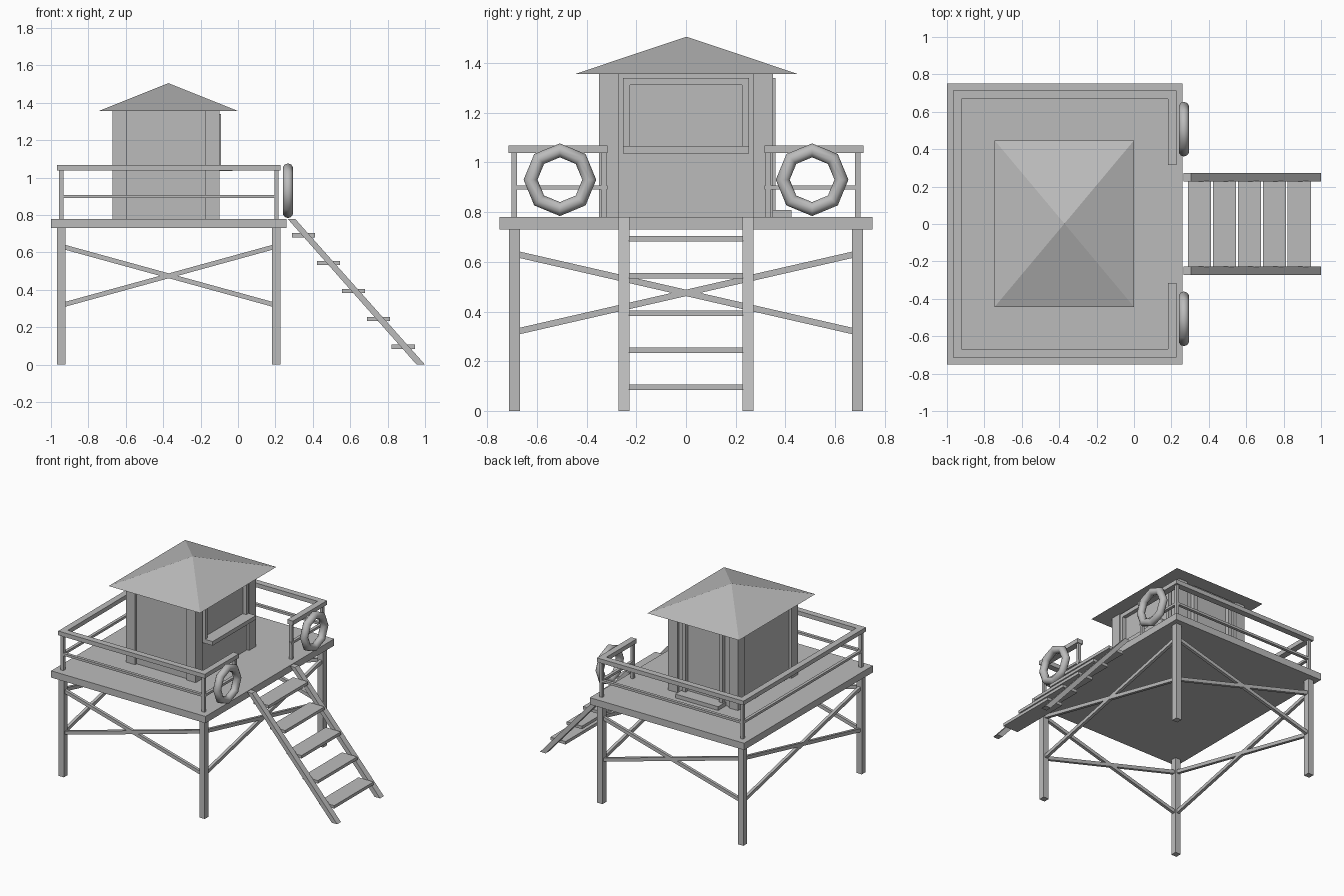
import bpy, bmesh, math
from mathutils import Vector

if "Cube" in bpy.data.objects:
    bpy.data.objects.remove(bpy.data.objects["Cube"], do_unlink=True)

GREY = (0.5, 0.5, 0.5, 1)
grey = bpy.data.materials.new("plain_grey")
grey.use_nodes = True
grey.diffuse_color = GREY
grey.node_tree.nodes["Principled BSDF"].inputs["Base Color"].default_value = GREY


def finish(name, bm):
    bmesh.ops.recalc_face_normals(bm, faces=bm.faces)
    mesh = bpy.data.meshes.new(name)
    bm.to_mesh(mesh)
    bm.free()
    mesh.materials.append(grey)
    obj = bpy.data.objects.new(name, mesh)
    bpy.context.collection.objects.link(obj)
    return obj


def box(name, x, y, z):
    """Box from (low, high) ranges on each axis."""
    bm = bmesh.new()
    bmesh.ops.create_cube(bm, size=1)
    for v in bm.verts:
        v.co = [r[0] if c < 0 else r[1] for c, r in zip(v.co, (x, y, z))]
    return finish(name, bm)


def around(c, half):
    return (c - half, c + half)


def prism(name, points, offset):
    """Extrude a flat polygon along an offset vector."""
    bm = bmesh.new()
    face = bm.faces.new([bm.verts.new(p) for p in points])
    new = bmesh.ops.extrude_face_region(bm, geom=[face])["geom"]
    verts = [g for g in new if isinstance(g, bmesh.types.BMVert)]
    bmesh.ops.translate(bm, verts=verts, vec=offset)
    return finish(name, bm)


def brace(name, a, b, side):
    """Slanted bar with vertical ends, thick along the side axis."""
    up, depth = Vector((0, 0, 0.013)), Vector(side) * 0.011
    a, b = Vector(a), Vector(b)
    prism(name, [p - depth for p in (a - up, b - up, b + up, a + up)], depth * 2)


LEFT, RIGHT, SIDE = -0.945, 0.205, 0.69
DECK = 0.78

# Deck and legs
box("deck", (-1, 0.26), (-0.75, 0.75), (0.73, DECK))
for x in (LEFT, RIGHT):
    for y in (-SIDE, SIDE):
        box("leg", around(x, 0.022), around(y, 0.022), (0, 0.73))
        box("railing_post", around(x, 0.011), around(y, 0.011), (DECK, 1.04))

# Crossed braces on all four sides
for lo, hi in ((0.317, 0.633), (0.633, 0.317)):
    for y in (-SIDE, SIDE):
        brace("cross_brace", (LEFT, y, lo), (RIGHT, y, hi), (0, 1, 0))
    for x in (LEFT, RIGHT):
        brace("cross_brace", (x, -SIDE, lo), (x, SIDE, hi), (1, 0, 0))

# Railings, with a gap at the ladder
for name, z, half in (("top_rail", (1.037, 1.068), 0.023), ("middle_rail", (0.89, 0.907), 0.011)):
    box(name, around(LEFT, half), (-SIDE - half, SIDE + half), z)
    for s in (-1, 1):
        box(name, (LEFT + half, RIGHT + half), around(s * SIDE, half), z)
        ends = sorted((s * 0.315, s * (SIDE - half)))
        box(name, around(RIGHT, half), ends, z)
for s in (-1, 1):
    box("railing_post", around(RIGHT, 0.011), around(s * 0.33, 0.011), (DECK, 1.04))

# Cabin walls and corner posts
EAVE = 1.356
box("cabin_walls", (-0.652, -0.118), (-0.332, 0.332), (DECK, EAVE))
for x in ((-0.67, -0.595), (-0.175, -0.1)):
    for y in ((-0.35, -0.272), (0.272, 0.35)):
        box("cabin_corner_post", x, y, (DECK, EAVE))

# Pyramid roof
bm = bmesh.new()
base = [bm.verts.new((x, y, EAVE)) for x, y in
        ((-0.745, -0.443), (0, -0.443), (0, 0.447), (-0.745, 0.447))]
apex = bm.verts.new((-0.372, 0.002, 1.505))
bm.faces.new(base)
for i in range(4):
    bm.faces.new((base[i], base[(i + 1) % 4], apex))
finish("roof", bm)

# Window frame and counter
FRAME = (-0.118, -0.09)
for s in (-1, 1):
    box("window_frame_side", FRAME, around(s * 0.239, 0.014), (1.065, 1.34))
box("window_frame_top", FRAME, (-0.225, 0.225), (1.31, 1.34))
box("window_counter", (-0.118, -0.03), (-0.253, 0.253), (1.035, 1.065))

# Door frame and doorstep
DOOR = (0.332, 0.36)
for x in (-0.535, -0.235):
    box("door_frame_side", around(x, 0.015), DOOR, (DECK, 1.34))
box("door_frame_top", (-0.52, -0.25), DOOR, (1.31, 1.34))
box("doorstep", (-0.56, -0.21), (0.332, 0.425), (DECK, 0.808))

# Ladder stringers and treads
for y in (-0.272, 0.228):
    profile = [(0.265, y, DECK), (0.305, y, DECK), (1.0, y, 0), (0.955, y, 0)]
    prism("ladder_stringer", profile, (0, 0.044, 0))
for i in range(5):
    x, z = 0.35 + i * 0.1335, 0.692 - i * 0.149
    box("ladder_tread", around(x, 0.062), (-0.23, 0.23), around(z, 0.011))

# Life rings hung on the railing ends
for s in (-1, 1):
    bpy.ops.mesh.primitive_torus_add(
        major_segments=8, minor_segments=10, major_radius=0.118, minor_radius=0.028,
        location=(0.267, s * 0.507, 0.93), rotation=(0, math.pi / 2, 0))
    ring = bpy.context.object
    ring.name = "life_ring"
    ring.data.materials.append(grey)
    bpy.ops.object.shade_smooth()
